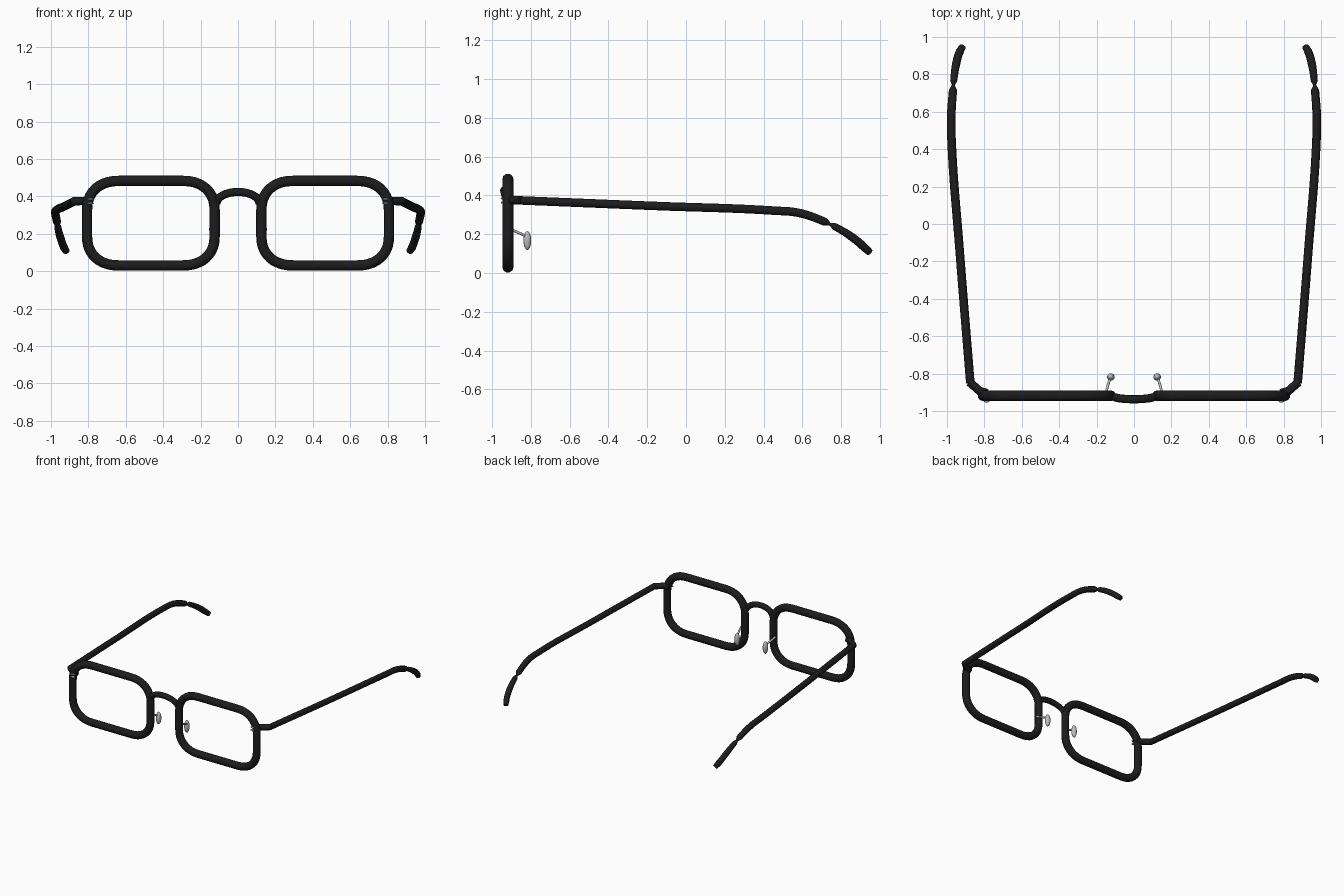
import bpy
from math import sin, cos, pi, radians
from mathutils import Vector

cube = bpy.data.objects.get("Cube")
if cube:
    bpy.data.objects.remove(cube, do_unlink=True)


def make_material(name, value):
    mat = bpy.data.materials.new(name)
    mat.use_nodes = True
    colour = (value, value, value, 1)
    mat.diffuse_color = colour
    mat.node_tree.nodes["Principled BSDF"].inputs["Base Color"].default_value = colour
    return mat


BLACK = make_material("black plastic", 0.012)
SILVER = make_material("silver metal", 0.5)


def finish(obj, name, mat):
    obj.name = name
    obj.data.materials.clear()
    obj.data.materials.append(mat)
    bpy.ops.object.shade_smooth_by_angle(angle=radians(50))


def tube(name, points, radius, mat, kind='POLY', closed=False, taper=None):
    """Round tube along points; taper gives a radius factor for each point."""
    curve = bpy.data.curves.new(name, 'CURVE')
    curve.dimensions = '3D'
    curve.bevel_depth = radius
    curve.bevel_resolution = 3
    curve.use_fill_caps = True
    curve.resolution_u = 8
    spline = curve.splines.new(kind)
    store = spline.bezier_points if kind == 'BEZIER' else spline.points
    store.add(len(points) - 1)
    for i, co in enumerate(points):
        if kind == 'BEZIER':
            store[i].co = co
            store[i].handle_left_type = store[i].handle_right_type = 'AUTO'
        else:
            store[i].co = (*co, 1)
        store[i].radius = taper[i] if taper else 1
    spline.use_cyclic_u = closed
    obj = bpy.data.objects.new(name, curve)
    bpy.context.collection.objects.link(obj)
    bpy.ops.object.select_all(action='DESELECT')
    obj.select_set(True)
    bpy.context.view_layer.objects.active = obj
    bpy.ops.object.convert(target='MESH')
    finish(bpy.context.object, name, mat)


def ball(name, centre, size, mat):
    bpy.ops.mesh.primitive_uv_sphere_add(segments=16, ring_count=10, location=centre)
    obj = bpy.context.object
    obj.scale = size
    finish(obj, name, mat)


def rim_path(cx, cz, half_w, half_h, corner_x, corner_z, y, steps=10):
    """Rectangle with soft elliptical corners."""
    path = []
    for quarter, (sx, sz) in enumerate([(1, 1), (-1, 1), (-1, -1), (1, -1)]):
        for i in range(steps + 1):
            a = (quarter + i / steps) * pi / 2
            soft = lambda v, s: s * abs(v) ** 0.9
            path.append((cx + sx * (half_w - corner_x) + corner_x * soft(cos(a), sx),
                         y,
                         cz + sz * (half_h - corner_z) + corner_z * soft(sin(a), sz)))
    return path


RIM_Y = -0.918

for side, s in (("left", 1), ("right", -1)):
    def flip(points):
        return [(s * x, y, z) for x, y, z in points]

    # Lens rim
    tube(side + "_rim", rim_path(s * 0.466, 0.257, 0.341, 0.226, 0.17, 0.155, RIM_Y),
         0.029, BLACK, closed=True)

    # Hinge block joining rim and temple
    tube(side + "_hinge", flip([(0.785, -0.905, 0.375), (0.825, -0.893, 0.375),
                                (0.88, -0.845, 0.374)]), 0.023, BLACK)

    # Temple arm, bending down near the ear and pinched at the end
    tube(side + "_temple", flip([(0.875, -0.85, 0.374), (0.93, -0.17, 0.346),
                                 (0.976, 0.46, 0.321), (0.977, 0.58, 0.31),
                                 (0.968, 0.715, 0.264), (0.966, 0.745, 0.249)]),
         0.023, BLACK, kind='BEZIER', taper=[1, 1, 1, 1, 0.95, 0.3])

    # Ear tip
    tube(side + "_ear_tip", flip([(0.966, 0.74, 0.251), (0.964, 0.765, 0.24),
                                  (0.95, 0.86, 0.182), (0.93, 0.925, 0.127),
                                  (0.917, 0.947, 0.106)]),
         0.022, BLACK, kind='BEZIER', taper=[0.3, 0.85, 1, 1, 0.85])

    # Nose pad and its wire
    tube(side + "_pad_wire", flip([(0.15, -0.905, 0.225), (0.143, -0.875, 0.213),
                                   (0.127, -0.82, 0.188)]), 0.007, SILVER)
    ball(side + "_nose_pad", (s * 0.124, -0.818, 0.167), (0.02, 0.02, 0.049), SILVER)

    # Pair of rivets on the front of the rim
    for level, z in (("upper", 0.385), ("lower", 0.363)):
        ball(f"{side}_{level}_rivet", (s * 0.788, -0.943, z), (0.017, 0.012, 0.006), SILVER)

# Bridge arching up and forward between the rims
arch = [(0.115 * cos(pi * i / 16), RIM_Y - 0.019 * sin(pi * i / 16),
         0.362 + 0.062 * sin(pi * i / 16)) for i in range(17)]
tube("bridge", arch, 0.022, BLACK)
